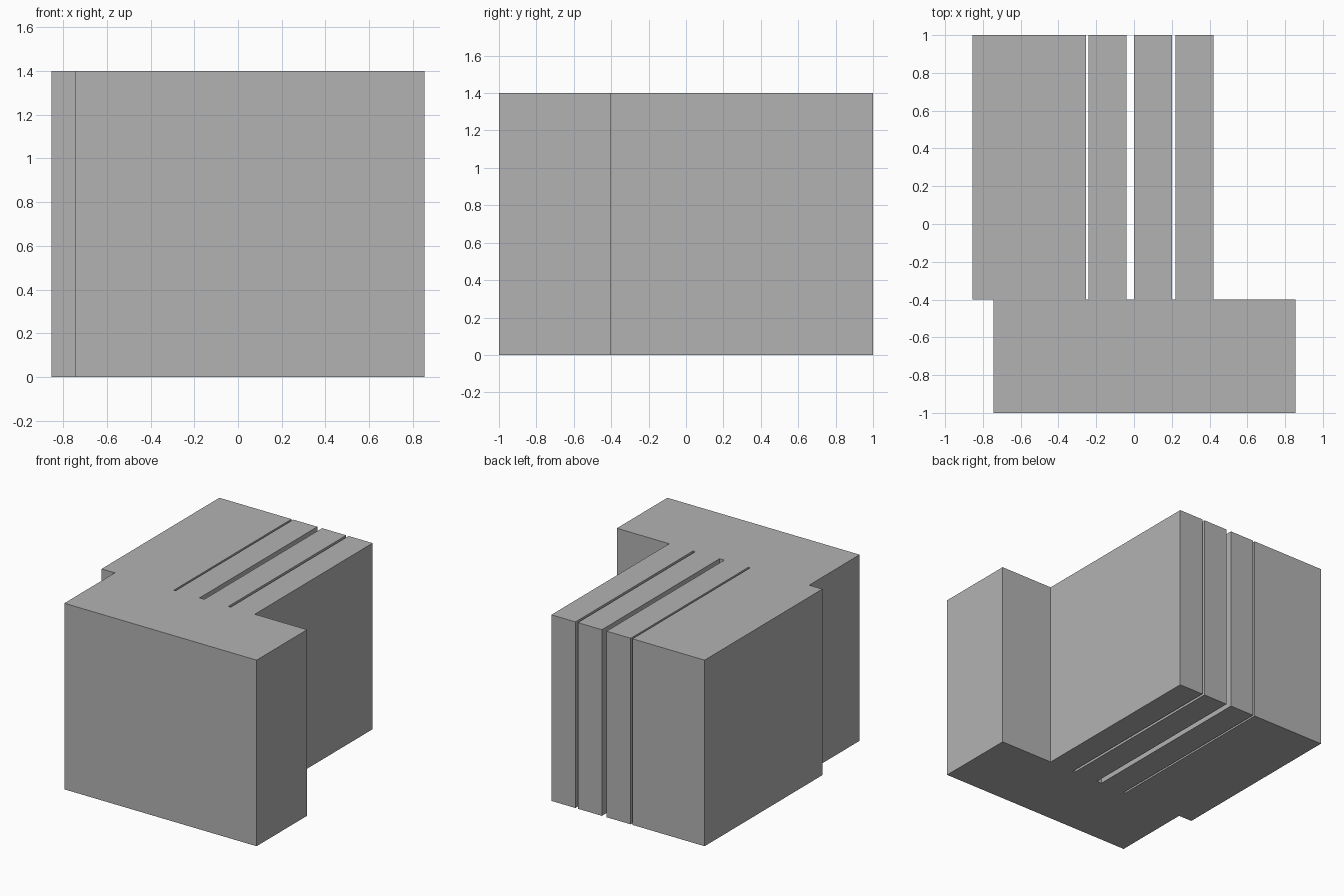
import bpy
import bmesh

cube = bpy.data.objects.get("Cube")
if cube:
    bpy.data.objects.remove(cube, do_unlink=True)

HEIGHT = 1.4
FRONT, STEP, BACK = -1.0, -0.4, 1.0
FRONT_LEFT, FRONT_RIGHT = 0.855, -0.745
# Left and right edges of each rear slab, separated by thin slots
SLABS = [(0.42, 0.22), (0.2, 0.0), (-0.04, -0.24), (-0.255, -0.855)]

# Single flat material
grey = bpy.data.materials.new("plain_grey")
grey.use_nodes = True
colour = (0.45, 0.45, 0.45, 1)
grey.diffuse_color = colour
grey.node_tree.nodes["Principled BSDF"].inputs["Base Color"].default_value = colour

# Plan outline: front block, then in and out around each rear slab
outline = [(FRONT_RIGHT, FRONT), (FRONT_LEFT, FRONT), (FRONT_LEFT, STEP)]
for left, right in SLABS:
    outline += [(left, STEP), (left, BACK), (right, BACK), (right, STEP)]
outline.append((FRONT_RIGHT, STEP))

# Extrude the outline to full height
bm = bmesh.new()
base = bm.faces.new([bm.verts.new((x, y, 0)) for x, y in outline])
top = bmesh.ops.extrude_face_region(bm, geom=[base], use_keep_orig=True)
top_verts = [g for g in top["geom"] if isinstance(g, bmesh.types.BMVert)]
bmesh.ops.translate(bm, verts=top_verts, vec=(0, 0, HEIGHT))
bmesh.ops.recalc_face_normals(bm, faces=bm.faces)

mesh = bpy.data.meshes.new("slotted_block")
bm.to_mesh(mesh)
bm.free()
mesh.materials.append(grey)
block = bpy.data.objects.new("slotted_block", mesh)
bpy.context.collection.objects.link(block)
